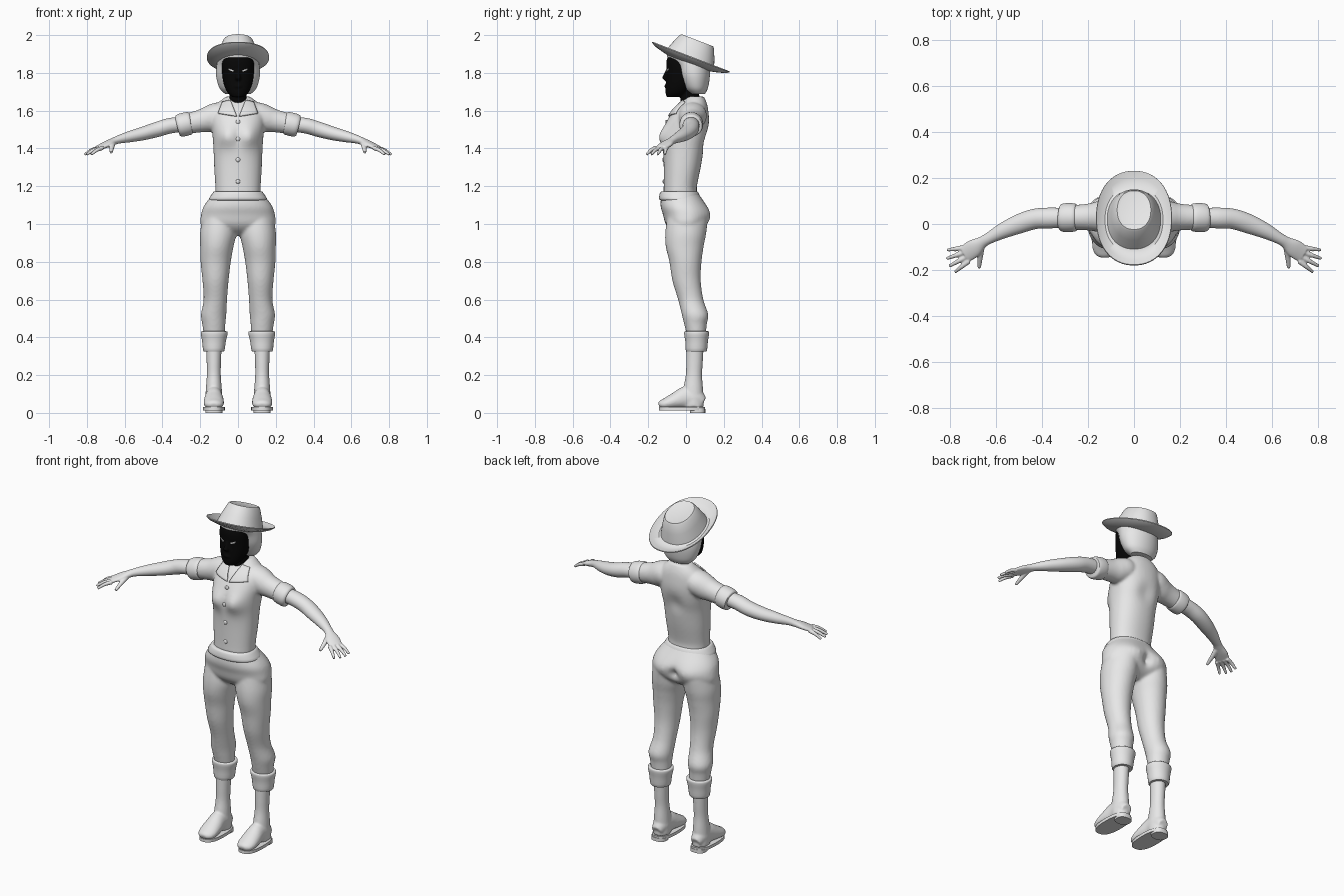
import bpy
import bmesh
import math
from mathutils import Vector
from mathutils.bvhtree import BVHTree

cube = bpy.data.objects.get("Cube")
if cube:
    bpy.data.objects.remove(cube)


def make_material(name, value):
    mat = bpy.data.materials.new(name)
    mat.use_nodes = True
    colour = (value, value, value, 1)
    mat.diffuse_color = colour
    mat.node_tree.nodes["Principled BSDF"].inputs["Base Color"].default_value = colour
    return mat


grey = make_material("plain grey", .8)
black = make_material("black", .002)


def spline(keys, steps):
    """Smooth the key rings with a Catmull-Rom spline."""
    keys = [Vector(k) for k in keys]
    if steps == 1:
        return keys
    result = []
    for i in range(len(keys) - 1):
        a, b, c, d = (keys[min(max(i + k, 0), len(keys) - 1)] for k in (-1, 0, 1, 2))
        for s in range(steps):
            t = s / steps
            result.append(b + (c - a) * (t / 2) + (a * 2 - b * 5 + c * 4 - d) * (t * t / 2)
                          + (b * 3 - a - c * 3 + d) * (t ** 3 / 2))
    return result + [keys[-1]]


def loft(bm, keys, steps=6, flat=True, both=False, power=2, segments=40):
    """Skin rings given as (x, y, z, half width, half height); flat rings stay level."""
    rows = spline(keys, steps)
    for side in (1, -1) if both else (1,):
        centres = [Vector((r[0] * side, r[1], r[2])) for r in rows]
        rings = []
        for i, row in enumerate(rows):
            if flat:
                u, v = Vector((1, 0, 0)), Vector((0, 1, 0))
            else:
                along = centres[min(i + 1, len(rows) - 1)] - centres[max(i - 1, 0)]
                u = Vector((0, 0, 1)).cross(along).normalized()
                v = along.normalized().cross(u)
            ring = []
            for k in range(segments):
                angle = math.tau * k / segments
                c, s = math.cos(angle), math.sin(angle)
                c = math.copysign(abs(c) ** (2 / power), c)
                s = math.copysign(abs(s) ** (2 / power), s)
                ring.append(bm.verts.new(centres[i] + u * row[3] * c + v * row[4] * s))
            rings.append(ring)
        for low, high in zip(rings, rings[1:]):
            for k in range(segments):
                n = (k + 1) % segments
                bm.faces.new((low[k], low[n], high[n], high[k]))
        bm.faces.new(rings[0][::-1])
        bm.faces.new(rings[-1])


def push(bm, x, z, amount, spread, direction):
    """Swell the front or back softly around a mirrored spot."""
    for v in bm.verts:
        if v.co.y * direction > 0:
            gap = (abs(v.co.x) - x) ** 2 + (v.co.z - z) ** 2
            v.co.y += direction * amount * math.exp(-gap / spread ** 2)


def finish(name, bm, mat=grey, voxel=0, smoothing=0):
    bmesh.ops.recalc_face_normals(bm, faces=bm.faces)
    mesh = bpy.data.meshes.new(name)
    bm.to_mesh(mesh)
    bm.free()
    mesh.materials.append(mat)
    obj = bpy.data.objects.new(name, mesh)
    bpy.context.collection.objects.link(obj)
    bpy.ops.object.select_all(action='DESELECT')
    obj.select_set(True)
    bpy.context.view_layer.objects.active = obj
    bpy.ops.object.shade_smooth_by_angle(angle=math.radians(40))
    if voxel:
        remesh = obj.modifiers.new("Blend", 'REMESH')
        remesh.mode, remesh.voxel_size, remesh.use_smooth_shade = 'VOXEL', voxel, True
        smooth = obj.modifiers.new("Soften", 'SMOOTH')
        smooth.factor, smooth.iterations = .5, smoothing
    return obj


# Shirt: torso with blended short sleeves
bm = bmesh.new()
loft(bm, [(0, -.03, 1.16, .12, .09), (0, -.03, 1.2, .12, .088), (0, -.02, 1.3, .126, .098),
          (0, -.012, 1.4, .13, .108), (0, 0, 1.47, .135, .115), (0, .01, 1.54, .142, .112),
          (0, .025, 1.6, .137, .093), (0, .04, 1.64, .107, .07), (0, .05, 1.675, .063, .045)],
     power=2.2)
push(bm, .06, 1.465, .035, .055, -1)
push(bm, 0, 1.45, -.015, .05, 1)
loft(bm, [(.05, .035, 1.59, .06, .055), (.1, .035, 1.575, .075, .07), (.15, .032, 1.557, .068, .07),
          (.2, .03, 1.545, .058, .06), (.29, .028, 1.527, .052, .053)], flat=False, both=True)
shirt = finish("shirt", bm, voxel=.008, smoothing=5)

# Rolled sleeve cuffs
bm = bmesh.new()
loft(bm, [(.25, .028, 1.535, .052, .052), (.255, .028, 1.534, .06, .06), (.285, .028, 1.527, .063, .062),
          (.312, .026, 1.52, .06, .059), (.32, .026, 1.518, .05, .05)],
     steps=3, flat=False, both=True)
finish("sleeve_cuffs", bm)

# Arms with palms, fingers and thumbs
bm = bmesh.new()
loft(bm, [(.26, .028, 1.532, .04, .04), (.36, .026, 1.52, .045, .041), (.43, .022, 1.5, .044, .04),
          (.5, 0, 1.48, .042, .036), (.57, -.03, 1.463, .034, .03), (.63, -.062, 1.448, .025, .022),
          (.66, -.08, 1.437, .026, .019), (.695, -.105, 1.422, .039, .017),
          (.735, -.132, 1.404, .038, .012)], flat=False, both=True)
tips = [(.81, -.113), (.813, -.15), (.802, -.183), (.777, -.208)]
for i, (x, y) in enumerate(tips):
    base = Vector((.74 - .008 * i, -.103 - .019 * i, 1.403))
    tip = Vector((x, y, 1.368))
    mid = base.lerp(tip, .5) + Vector((0, 0, .006))
    loft(bm, [(*base, .012, .012), (*mid, .01, .01), (*tip, .007, .007)],
         steps=3, flat=False, both=True, segments=12)
loft(bm, [(.662, -.092, 1.43, .016, .014), (.668, -.14, 1.405, .013, .012), (.672, -.19, 1.378, .008, .008)],
     steps=3, flat=False, both=True, segments=12)
finish("arms", bm, voxel=.004, smoothing=3)

# Trousers: hips and legs blended together
bm = bmesh.new()
loft(bm, [(0, -.035, 1.172, .122, .093), (0, -.015, 1.1, .178, .12), (0, 0, 1.05, .195, .122),
          (0, 0, 1, .198, .108), (0, 0, .965, .165, .08), (0, 0, .94, .1, .04)], power=2.2)
loft(bm, [(.1, 0, 1.03, .09, .1), (.105, -.003, .95, .096, .107), (.112, -.007, .88, .088, .1),
          (.118, -.003, .8, .08, .085), (.119, .003, .7, .069, .075), (.12, .025, .6, .062, .067),
          (.129, .048, .52, .067, .07), (.128, .05, .47, .061, .06), (.126, .055, .41, .055, .05)],
     both=True)
push(bm, .09, 1.04, .015, .07, 1)
push(bm, 0, 1.03, -.03, .03, 1)
finish("trousers", bm, voxel=.008, smoothing=5)

# Waistband
bm = bmesh.new()
loft(bm, [(0, -.03, 1.125, .15, .105), (0, -.033, 1.135, .153, .11), (0, -.036, 1.165, .134, .102),
          (0, -.036, 1.173, .126, .094)], steps=3, power=2.2)
finish("waistband", bm)

# Turned up trouser cuffs
bm = bmesh.new()
loft(bm, [(.128, .055, .325, .046, .046), (.128, .055, .33, .056, .056), (.127, .056, .38, .063, .06),
          (.126, .056, .42, .071, .066), (.126, .056, .432, .066, .062), (.126, .056, .43, .05, .05)],
     steps=3, both=True)
finish("trouser_cuffs", bm)

# Boots: shaft and foot blended, then welted sole and heel
bm = bmesh.new()
loft(bm, [(.128, .048, .36, .042, .046), (.128, .045, .27, .038, .044), (.128, .042, .2, .037, .043),
          (.128, .038, .13, .042, .052), (.128, .038, .07, .046, .055), (.128, .04, .03, .046, .055)],
     both=True)
loft(bm, [(.128, .092, .055, .03, .03), (.128, .05, .075, .045, .055), (.128, 0, .08, .046, .06),
          (.128, -.05, .066, .052, .046), (.128, -.1, .05, .053, .033), (.128, -.13, .043, .042, .024),
          (.128, -.143, .038, .022, .012)], flat=False, both=True)
finish("boots", bm, voxel=.006, smoothing=4)
bm = bmesh.new()
loft(bm, [(.128, -.022, z, .058, .122) for z in (.012, .03)], steps=1, both=True, power=2.5)
loft(bm, [(.128, .062, z, .045, .04) for z in (0, .02)], steps=1, both=True, power=2.5)
finish("boot_soles", bm)

# Face and neck with nose and lips
bm = bmesh.new()
loft(bm, [(0, .03, 1.63, .052, .058), (0, .02, 1.68, .046, .05), (0, .01, 1.75, .045, .045)])
loft(bm, [(0, -.07, 1.672, .03, .032), (0, -.05, 1.695, .055, .058), (0, -.03, 1.74, .075, .077),
          (0, -.02, 1.8, .084, .083), (0, -.02, 1.87, .083, .082), (0, -.01, 1.92, .06, .06)], power=2.2)
loft(bm, [(0, -.09, 1.825, .008, .012), (0, -.104, 1.79, .011, .015), (0, -.112, 1.772, .015, .014),
          (0, -.1, 1.758, .012, .01)], steps=3)
loft(bm, [(0, -.098, 1.718, .014, .01), (0, -.1, 1.729, .024, .015), (0, -.098, 1.741, .014, .01)], steps=3)
head = finish("face_and_neck", bm, black, voxel=.005, smoothing=2)

# Hair
bm = bmesh.new()
loft(bm, [(0, .062, 1.688, .068, .038), (0, .052, 1.72, .098, .064), (0, .042, 1.78, .115, .084),
          (0, .032, 1.84, .113, .094), (0, .013, 1.885, .103, .112), (0, .01, 1.92, .085, .098)])
finish("hair", bm)

# Tilted hat: dished brim and tapered crown
bm = bmesh.new()
profile = [(-.004, .1, .12), (.004, .125, .155), (.016, .15, .2), (.029, .165, .22), (.034, .163, .218),
           (.02, .147, .19), (.009, .126, .154), (.014, .116, .138), (.07, .098, .118),
           (.118, .08, .097), (.126, .073, .09), (.122, .06, .076)]
loft(bm, [(0, 0, h, w, d) for h, w, d in profile], steps=1, power=2.2, segments=64)
hat = finish("hat", bm)
hat.location = (0, .015, 1.855)
hat.rotation_euler.x = math.radians(-21)

# Surface finders for the applied details
bpy.context.view_layer.update()
depsgraph = bpy.context.evaluated_depsgraph_get()
shirt_tree = BVHTree.FromObject(shirt, depsgraph)
head_tree = BVHTree.FromObject(head, depsgraph)


def front_point(tree, x, z):
    hit = tree.ray_cast(Vector((x, -1, z)), Vector((0, 1, 0)))[0]
    return hit or tree.find_nearest(Vector((x, -.1, z)))[0]


def patch(bm, tree, corners, lift, count=8):
    """Lay a mirrored four-cornered plate on the front of a surface."""
    a, b, c, d = (Vector(p) for p in corners)
    for side in (1, -1):
        grid = []
        for i in range(count + 1):
            left, right = a.lerp(d, i / count), b.lerp(c, i / count)
            spots = [left.lerp(right, j / count) for j in range(count + 1)]
            grid.append([bm.verts.new(front_point(tree, p.x * side, p.y) - Vector((0, lift, 0)))
                         for p in spots])
        for r, s in zip(grid, grid[1:]):
            for j in range(count):
                bm.faces.new((r[j], r[j + 1], s[j + 1], s[j]))


def plates(name, tree, corners, thickness):
    bm = bmesh.new()
    patch(bm, tree, corners, thickness / 2)
    obj = finish(name, bm)
    solid = obj.modifiers.new("Thickness", 'SOLIDIFY')
    solid.thickness, solid.offset = thickness, 0


# Collar flaps and eyes
plates("collar_flaps", shirt_tree, [(.04, 1.655), (.082, 1.645), (.105, 1.585), (.006, 1.57)], .009)
plates("eyes", head_tree, [(.02, 1.812), (.05, 1.824), (.048, 1.815), (.024, 1.806)], .004)

# Shirt buttons
bm = bmesh.new()
for z in (1.54, 1.45, 1.34, 1.225):
    spot = front_point(shirt_tree, 0, z)
    ball = bmesh.ops.create_uvsphere(bm, u_segments=16, v_segments=8, radius=.012)["verts"]
    bmesh.ops.scale(bm, vec=(1, .5, 1), verts=ball)
    bmesh.ops.translate(bm, vec=spot, verts=ball)
finish("buttons", bm)
